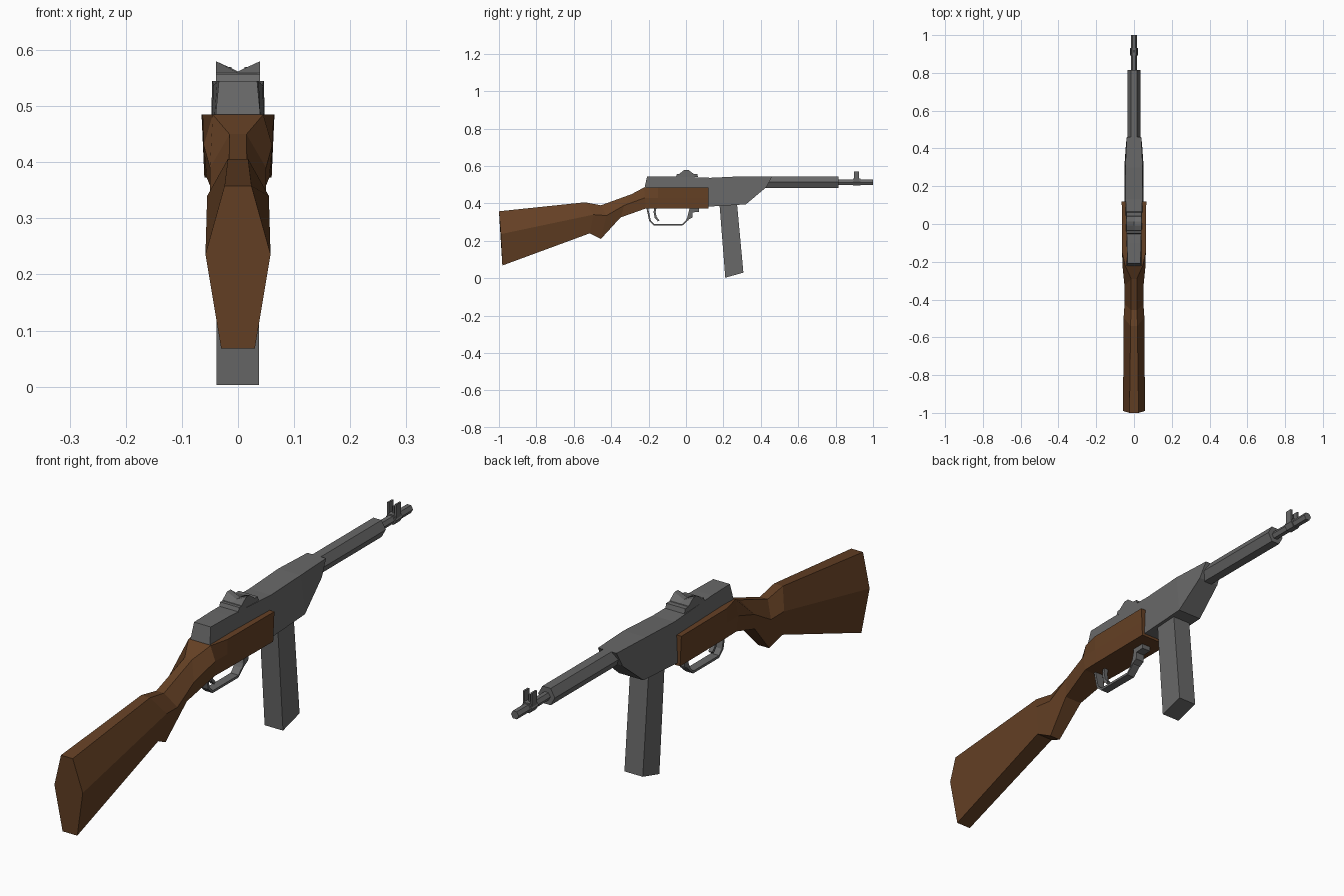
import bpy, bmesh, math

if "Cube" in bpy.data.objects:
    bpy.data.objects.remove(bpy.data.objects["Cube"])


def material(name, color):
    m = bpy.data.materials.new(name)
    m.diffuse_color = (*color, 1)
    m.use_nodes = True
    m.node_tree.nodes["Principled BSDF"].inputs["Base Color"].default_value = m.diffuse_color
    return m


WOOD = material("wood", (0.13, 0.052, 0.018))
STEEL = material("steel", (0.14, 0.14, 0.14))


def loft(name, rings, mat=STEEL):
    """Skin a list of equal-length vertex rings and cap both ends."""
    bm = bmesh.new()
    loops = [[bm.verts.new(p) for p in ring] for ring in rings]
    n = len(loops[0])
    for a, b in zip(loops, loops[1:]):
        for i in range(n):
            j = (i + 1) % n
            bm.faces.new((a[i], a[j], b[j], b[i]))
    bm.faces.new(loops[0])
    bm.faces.new(loops[-1])
    bmesh.ops.recalc_face_normals(bm, faces=bm.faces)
    mesh = bpy.data.meshes.new(name)
    bm.to_mesh(mesh)
    bm.free()
    mesh.materials.append(mat)
    ob = bpy.data.objects.new(name, mesh)
    bpy.context.collection.objects.link(ob)
    return ob


def extrude(name, profile, x0, x1):
    """Side profile of (y, z) points extruded across x."""
    return loft(name, [[(x, y, z) for y, z in profile] for x in (x0, x1)])


def ribbon(name, path, thick, half):
    """Bent strip following a (y, z) path."""
    rings = []
    for i, (y, z) in enumerate(path):
        a, b = path[max(i - 1, 0)], path[min(i + 1, len(path) - 1)]
        dy, dz = b[0] - a[0], b[1] - a[1]
        s = thick / 2 / math.hypot(dy, dz)
        oy, oz = -dz * s, dy * s
        rings.append([(-half, y + oy, z + oz), (half, y + oy, z + oz),
                      (half, y - oy, z - oz), (-half, y - oy, z - oz)])
    return loft(name, rings)


def hex_tube(name, y0, y1, z, half_w, half_h):
    """Six-sided bar along y with a flat top."""
    pts = [(half_w, 0), (half_w * .5, half_h), (-half_w * .5, half_h),
           (-half_w, 0), (-half_w * .5, -half_h), (half_w * .5, -half_h)]
    return loft(name, [[(px, y, z + pz) for px, pz in pts] for y in (y0, y1)])


# Wooden stock: six-sided sections given as top, middle, bottom (y, z, half width)
stock_sections = [
    ((-1.0, .358, .024), (-.99, .236, .058), (-.982, .068, .03)),
    ((-.54, .406, .018), (-.495, .34, .055), (-.515, .24, .034)),
    ((-.455, .39, .016), (-.425, .335, .05), (-.455, .21, .022)),
    ((-.29, .45, .015), (-.33, .39, .05), (-.35, .325, .036)),
    ((-.225, .485, .045), (-.22, .43, .061), (-.215, .373, .056)),
    ((-.15, .485, .063), (-.15, .43, .0625), (-.15, .373, .058)),
    ((.12, .485, .065), (.12, .43, .0625), (.12, .373, .06)),
]
loft("stock", [[(s * w, y, z) for s, part in ((1, sec), (-1, sec[::-1]))
                for y, z, w in part] for sec in stock_sections], WOOD)

# Receiver: (bottom y, z), (top y, z), bottom and top half widths
receiver_sections = [
    ((-.222, .482), (-.208, .545), .04, .034),
    ((-.1, .39), (-.1, .545), .042, .037),
    ((.12, .383), (.13, .537), .05, .044),
    ((.32, .395), (.30, .545), .05, .046),
    ((.43, .487), (.46, .545), .042, .038),
]
loft("receiver", [[(-wb, *b), (wb, *b), (wt, *t), (-wt, *t)]
                  for b, t, wb, wt in receiver_sections])

# Barrel and its shroud
hex_tube("barrel_shroud", .40, .815, .514, .034, .031)
hex_tube("barrel", .78, 1.0, .513, .016, .014)

# Front sight: collar, two ears and a post
hex_tube("front_sight_collar", .892, .932, .514, .022, .018)
for side, label in ((-1, "left"), (1, "right")):
    extrude("front_sight_ear_" + label,
            [(.898, .515), (.926, .515), (.926, .57), (.898, .57)],
            side * .012, side * .019)
extrude("front_sight_post", [(.906, .52), (.918, .52), (.916, .556), (.908, .556)], -.003, .003)

# Rear sight: base plate and V-notched leaf
extrude("rear_sight_base", [(-.055, .54), (.065, .54), (.06, .557), (-.048, .557)], -.039, .039)
loft("rear_sight_leaf",
     [[(x, -.04, .55), (x, .045, .55), (x, .04, .559), (x, .012, top), (x, -.008, top), (x, -.035, .559)]
      for x, top in ((-.039, .58), (0, .562), (.039, .58))])

# Magazine
extrude("magazine", [(.175, .42), (.268, .42), (.274, .385), (.307, .03), (.21, .003), (.18, .385)],
        -.038, .037)

# Trigger guard, its front bracket and the trigger
ribbon("trigger_guard", [(-.208, .38), (-.192, .306), (-.17, .286), (-.02, .286), (.008, .312), (.025, .38)],
       .009, .016)
extrude("guard_bracket", [(-.003, .305), (.034, .325), (.036, .352), (.07, .355), (.07, .38), (.02, .38), (.018, .345)],
        -.018, .018)
ribbon("trigger", [(-.16, .39), (-.168, .355), (-.162, .325), (-.146, .307)], .011, .008)
